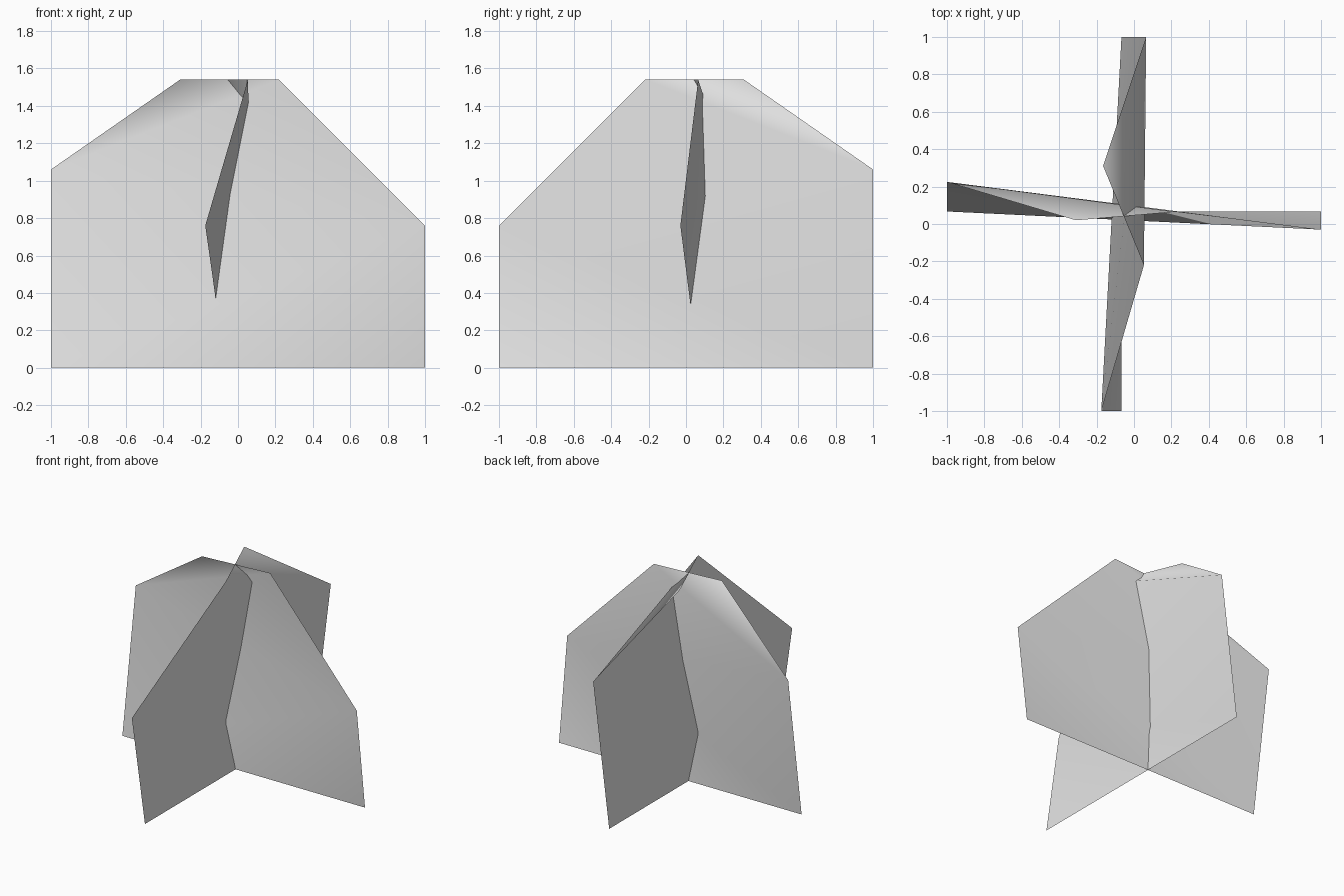
import bpy
import bmesh

cube = bpy.data.objects.get("Cube")
if cube:
    bpy.data.objects.remove(cube, do_unlink=True)

# Single plain grey for both sheets
grey = bpy.data.materials.new("plain_grey")
grey.use_nodes = True
colour = (0.8, 0.8, 0.8, 1.0)
grey.diffuse_color = colour
grey.node_tree.nodes["Principled BSDF"].inputs["Base Color"].default_value = colour

# Shared outline: (along, height), anticlockwise from the lower left corner
OUTLINE = [(-1, 0), (1, 0), (1, 0.76), (0.22, 1.54), (-0.31, 1.54), (-1, 1.06)]
# Folds: each triangle shares an edge with the next
TRIANGLES = [(0, 1, 2), (0, 2, 5), (5, 2, 3), (5, 3, 4)]


def bent_sheet(name, offsets, place):
    """Crumpled sheet: the outline pushed sideways by one offset per corner."""
    bm = bmesh.new()
    corners = [bm.verts.new(place(u, w, z)) for (u, z), w in zip(OUTLINE, offsets)]
    for tri in TRIANGLES:
        bm.faces.new([corners[i] for i in tri]).smooth = True
    mesh = bpy.data.meshes.new(name)
    bm.to_mesh(mesh)
    bm.free()
    mesh.materials.append(grey)
    obj = bpy.data.objects.new(name, mesh)
    bpy.context.collection.objects.link(obj)
    return obj


# Sheet running left to right
bent_sheet("crosswise_sheet", [0.067, 0.067, -0.03, 0.065, 0.02, 0.225],
           lambda u, w, z: (u, w, z))

# Sheet running front to back, a quarter turn from the first
bent_sheet("lengthwise_sheet", [-0.067, -0.067, -0.175, 0.053, -0.165, 0.065],
           lambda u, w, z: (w, -u, z))
